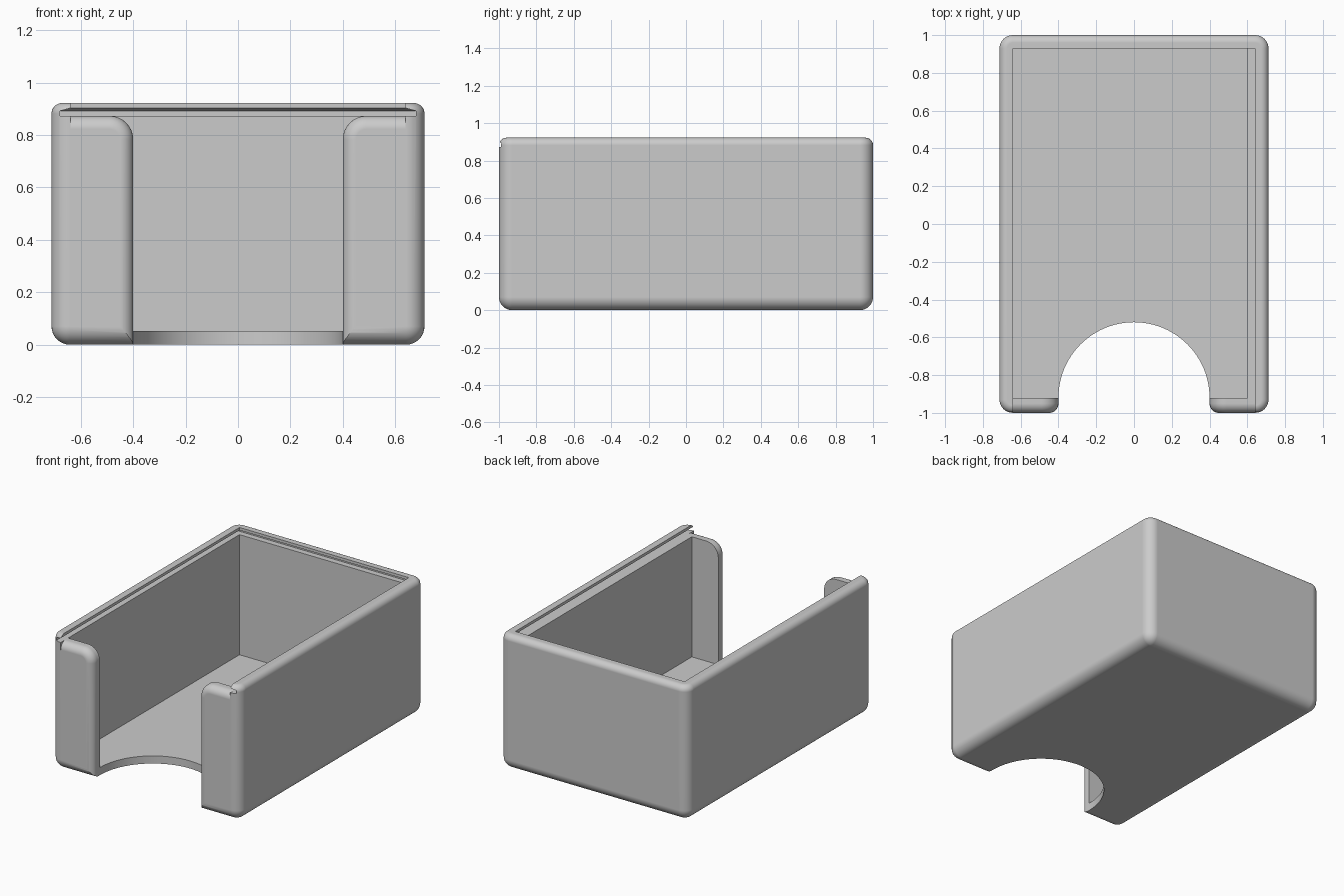
import bpy, bmesh
from math import sin, cos, pi

if "Cube" in bpy.data.objects:
    bpy.data.objects.remove(bpy.data.objects["Cube"])

HX, HY, H = 0.712, 1.0, 0.922      # outer half width, half length, height
R, R_TOP = 0.07, 0.04              # corner and rim rounding
FLOOR, LEDGE = 0.052, 0.873        # floor top, lid groove bottom
OPEN = 0.40                        # half width of the front opening
SEG = 8

grey = bpy.data.materials.new("light grey plastic")
grey.use_nodes = True
colour = (0.6, 0.6, 0.6, 1)
grey.diffuse_color = colour
grey.node_tree.nodes["Principled BSDF"].inputs["Base Color"].default_value = colour


def loft(name, rings):
    """Join equal-length closed rings of points into a capped solid."""
    bm = bmesh.new()
    loops = [[bm.verts.new(p) for p in ring] for ring in rings]
    n = len(loops[0])
    for a, b in zip(loops, loops[1:]):
        for i in range(n):
            j = (i + 1) % n
            bm.faces.new((a[i], a[j], b[j], b[i]))
    bm.faces.new(loops[0][::-1])
    bm.faces.new(loops[-1])
    bmesh.ops.remove_doubles(bm, verts=bm.verts, dist=1e-5)
    bmesh.ops.recalc_face_normals(bm, faces=bm.faces)
    mesh = bpy.data.meshes.new(name)
    bm.to_mesh(mesh)
    bm.free()
    obj = bpy.data.objects.new(name, mesh)
    bpy.context.collection.objects.link(obj)
    mesh.materials.append(grey)
    return obj


def rect(x0, x1, y0, y1, z):
    return [(x0, y0, z), (x1, y0, z), (x1, y1, z), (x0, y1, z)]


def rounded_rect(inset, z):
    r = R - inset
    pts = []
    for q, (sx, sy) in enumerate(((1, 1), (-1, 1), (-1, -1), (1, -1))):
        for i in range(SEG + 1):
            a = (q + i / SEG) * pi / 2
            pts.append((sx * (HX - R) + r * cos(a), sy * (HY - R) + r * sin(a), z))
    return pts


def quarter(i):
    a = i / SEG * pi / 2
    return 1 - sin(a), 1 - cos(a)


# Outer shell with rounded bottom, corners and rim
rings = []
for i in range(SEG + 1):
    inset, z = quarter(i)
    rings.append(rounded_rect(inset * R, z * R))
for i in range(SEG + 1):
    z, inset = quarter(i)
    rings.append(rounded_rect(inset * R_TOP, H - z * R_TOP))
box = loft("sliding_lid_box", rings)

# Inner cavity
cavity = loft("cavity_cutter", [rect(-0.64, 0.60, -0.92, 0.93, z) for z in (FLOOR, 0.9)])

# Undercut groove for the lid, open at the front
groove = loft("groove_cutter", [
    rect(-w, w, -1.1, w + 0.29, z)
    for w, z in ((0.68, LEDGE), (0.68, 0.892), (0.64, 0.903), (0.64, 1.0))])


# Front opening: rounded upper corners and softened outer edges
def opening_profile(e, y, r=0.09):
    half = [(OPEN + e, -0.1)]
    for i in range(SEG + 1):
        a = pi - i / SEG * pi / 2
        half.append((OPEN + r + (r - e) * cos(a), LEDGE - r + (r - e) * sin(a)))
    half += [(0.64, LEDGE - e), (0.64, 0.9)]
    return [(x, y, z) for x, z in half] + [(-x, y, z) for x, z in half[::-1]]


soft = 0.05
rings = [opening_profile(soft, -1.1)]
for i in range(SEG + 1):
    e, dy = quarter(i)
    rings.append(opening_profile(e * soft, -HY + dy * soft))
rings.append(opening_profile(0, -0.915))
opening = loft("opening_cutter", rings)

# Finger cutout in the floor
arc = [(OPEN * cos(i * pi / 48), -0.92 + OPEN * sin(i * pi / 48)) for i in range(49)]
arc += [(-OPEN, -1.1), (OPEN, -1.1)]
finger = loft("finger_cutter", [[(x, y, z) for x, y in arc] for z in (-0.1, 0.5)])

bpy.context.view_layer.objects.active = box
for cutter in (cavity, groove, opening, finger):
    mod = box.modifiers.new(cutter.name, 'BOOLEAN')
    mod.operation, mod.solver, mod.object = 'DIFFERENCE', 'EXACT', cutter
    bpy.ops.object.modifier_apply(modifier=mod.name)
    bpy.data.objects.remove(cutter)

# Smooth the rounded edges, keep the cut edges crisp
bpy.ops.object.select_all(action='DESELECT')
box.select_set(True)
bpy.ops.object.shade_smooth_by_angle(angle=pi / 6)
weighted = box.modifiers.new("weighted_normals", 'WEIGHTED_NORMAL')
weighted.keep_sharp = True
